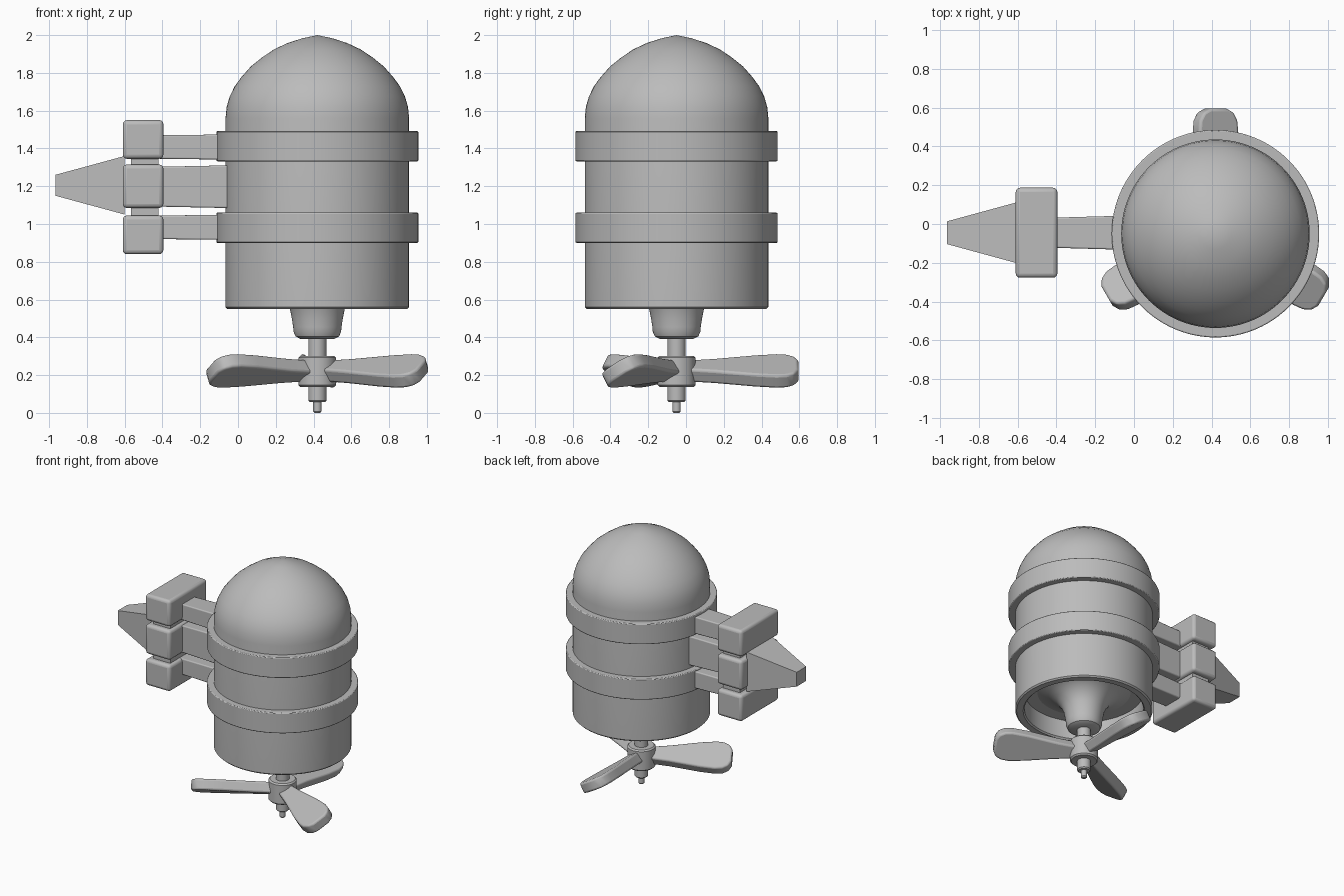
import bpy, bmesh, math
from mathutils import Matrix, Vector

cube = bpy.data.objects.get("Cube")
if cube:
    bpy.data.objects.remove(cube, do_unlink=True)

AX, AY = 0.42, -0.05      # pod axis
PY = -0.045               # pylon centre line

grey = bpy.data.materials.new("plain grey")
grey.use_nodes = True
COLOUR = (0.5, 0.5, 0.5, 1)
grey.diffuse_color = COLOUR
grey.node_tree.nodes["Principled BSDF"].inputs["Base Color"].default_value = COLOUR


def finish(name, bm, bevel=0, segments=3, angle=35):
    bmesh.ops.recalc_face_normals(bm, faces=bm.faces)
    mesh = bpy.data.meshes.new(name)
    bm.to_mesh(mesh)
    bm.free()
    mesh.materials.append(grey)
    ob = bpy.data.objects.new(name, mesh)
    bpy.context.collection.objects.link(ob)
    if bevel:
        mod = ob.modifiers.new("rounded edges", 'BEVEL')
        mod.width, mod.segments, mod.limit_method = bevel, segments, 'ANGLE'
        mod.angle_limit = math.radians(30)
    bpy.ops.object.select_all(action='DESELECT')
    ob.select_set(True)
    bpy.context.view_layer.objects.active = ob
    bpy.ops.object.shade_smooth_by_angle(angle=math.radians(angle))
    return ob


def lathe(name, profile, closed=False, steps=96, bevel=0):
    """Revolve (radius, height) points around the pod axis."""
    bm = bmesh.new()
    verts = [bm.verts.new((AX + r, AY, z)) for r, z in profile]
    pairs = list(zip(verts, verts[1:]))
    if closed:
        pairs.append((verts[-1], verts[0]))
    edges = [bm.edges.new(p) for p in pairs]
    bmesh.ops.spin(bm, geom=verts + edges, cent=(AX, AY, 0), axis=(0, 0, 1),
                   angle=math.tau, steps=steps, use_duplicate=False)
    bmesh.ops.remove_doubles(bm, verts=bm.verts, dist=0.0005)
    return finish(name, bm, bevel, 2)


def block(name, x0, x1, y0, y1, z0, z1, bevel=0, end_scale=(1, 1)):
    """Box whose low-x end may be scaled in y and z."""
    bm = bmesh.new()
    bmesh.ops.create_cube(bm, size=1)
    for v in bm.verts:
        sy, sz = end_scale if v.co.x < 0 else (1, 1)
        v.co = Vector(((x0 + x1) / 2 + v.co.x * (x1 - x0),
                       (y0 + y1) / 2 + v.co.y * (y1 - y0) * sy,
                       (z0 + z1) / 2 + v.co.z * (z1 - z0) * sz))
    return finish(name, bm, bevel)


# Domed casing with a recessed underside
lathe("casing", [(0, 2.0), (.08, 1.983), (.158, 1.958), (.23, 1.924), (.295, 1.88),
                 (.352, 1.834), (.40, 1.78), (.437, 1.73), (.464, 1.675), (.48, 1.62),
                 (.486, 1.56), (.486, .56), (.476, .55), (.43, .55), (.42, .56),
                 (.42, .7), (0, .7)])

# Two clamp bands
for name, z in (("lower_band", .9), ("upper_band", 1.332)):
    lathe(name, [(.47, z), (.535, z), (.535, z + .16), (.47, z + .16)],
          closed=True, bevel=.006)

# Flared gear housing and propeller shaft
lathe("gear_housing", [(.33, .7), (.25, .675), (.195, .635), (.162, .59), (.145, .55),
                       (.135, .5), (.128, .455), (.126, .43), (.115, .405),
                       (.09, .392), (0, .39)])
lathe("shaft", [(0, .42), (.048, .42), (.048, .065), (.04, .057), (.022, .057),
                (.022, .008), (.015, 0), (0, 0)], steps=32)
lathe("propeller_hub", [(0, .302), (.09, .302), (.1, .292), (.1, .147), (.09, .137),
                        (0, .137)], steps=48)

# Three pitched blades, widening towards rounded tips
for i in range(3):
    bm = bmesh.new()
    half = [(.05, .05), (.2, .068), (.42, .106), (.53, .118), (.585, .112),
            (.625, .09), (.645, .05)]
    outline = half + [(x, -y) for x, y in reversed(half)]
    face = bm.faces.new([bm.verts.new((x, y, -.04)) for x, y in outline])
    top = bmesh.ops.extrude_face_region(bm, geom=[face])["geom"]
    bmesh.ops.translate(bm, vec=(0, 0, .08),
                        verts=[g for g in top if isinstance(g, bmesh.types.BMVert)])
    bm.transform(Matrix.Translation((AX, AY, .222))
                 @ Matrix.Rotation(math.radians(90 + 120 * i), 4, 'Z')
                 @ Matrix.Rotation(math.radians(30), 4, 'X'))
    finish(f"propeller_blade_{i + 1}", bm, .014)

# Mounting arms and the blocks they carry
for level, arm, box in (("lower", (.915, 1.05), (.84, 1.045)),
                        ("middle", (1.083, 1.312), (1.085, 1.315)),
                        ("upper", (1.34, 1.475), (1.345, 1.55))):
    block(level + "_arm", -.42, .02, PY - .09, PY + .09, *arm, .008, (.86, .92))
    block(level + "_mount_block", -.61, -.395, PY - .232, PY + .232, *box, .022)

# Core joining the blocks, and the tapered tail
block("mount_core", -.567, -.42, PY - .19, PY + .19, .9, 1.5)
block("tail_wedge", -.965, -.6, PY - .158, PY + .158, 1.05, 1.36, 0, (.37, .36))
